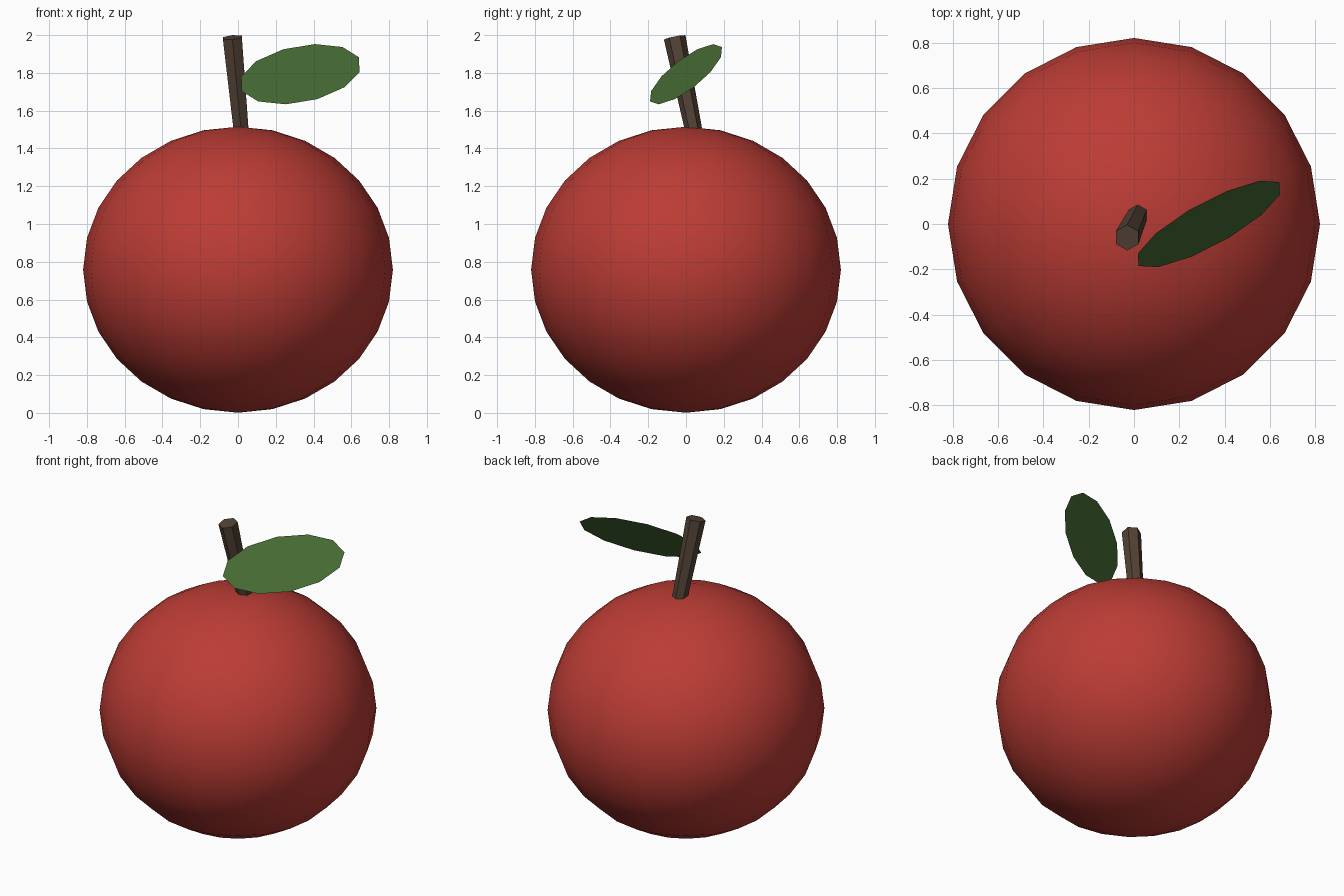
import bpy
from math import pi, sin, cos
from mathutils import Vector

cube = bpy.data.objects.get("Cube")
if cube:
    bpy.data.objects.remove(cube, do_unlink=True)


def make_material(name, color):
    mat = bpy.data.materials.new(name)
    mat.use_nodes = True
    rgba = (*color, 1.0)
    mat.diffuse_color = rgba
    for node in mat.node_tree.nodes:
        if node.type == 'BSDF_PRINCIPLED':
            node.inputs["Base Color"].default_value = rgba
    return mat


def finish(obj, name, mat):
    obj.name = name
    obj.data.name = name
    obj.data.materials.append(mat)


red = make_material("fruit red", (0.50, 0.045, 0.035))
brown = make_material("stem brown", (0.085, 0.055, 0.035))
green = make_material("leaf green", (0.064, 0.155, 0.035))

# Fruit body: slightly squashed smooth sphere
bpy.ops.mesh.primitive_uv_sphere_add(segments=20, ring_count=14, radius=1,
                                     location=(0, 0, 0.758))
body = bpy.context.object
body.scale = (0.82, 0.82, 0.757)
bpy.ops.object.transform_apply(location=False, rotation=False, scale=True)
bpy.ops.object.shade_smooth()
finish(body, "fruit_body", red)

# Stem: leaning six-sided peg, wider at the top, sunk into the fruit
top = Vector((-0.03, -0.06, 1.988))
bottom = Vector((0.033, 0.076, 1.323))
axis = top - bottom
bpy.ops.mesh.primitive_cone_add(vertices=6, radius1=0.041, radius2=0.058,
                                depth=axis.length, location=(top + bottom) / 2)
stem = bpy.context.object
stem.rotation_mode = 'QUATERNION'
stem.rotation_quaternion = Vector((0, 0, 1)).rotation_difference(axis)
finish(stem, "stem", brown)

# Leaf: flat twelve-sided oval, tilted towards the front
center = Vector((0.33, 0.0, 1.793))
long_axis = Vector((0.31, 0.185, 0.09))
short_axis = Vector((-0.09, 0.06, 0.132))
sides = 12
rim = [center + long_axis * cos(2 * pi * i / sides)
       + short_axis * sin(2 * pi * i / sides) for i in range(sides)]
mesh = bpy.data.meshes.new("leaf")
mesh.from_pydata(rim, [], [list(range(sides))])
mesh.update()
leaf = bpy.data.objects.new("leaf", mesh)
bpy.context.collection.objects.link(leaf)
finish(leaf, "leaf", green)
